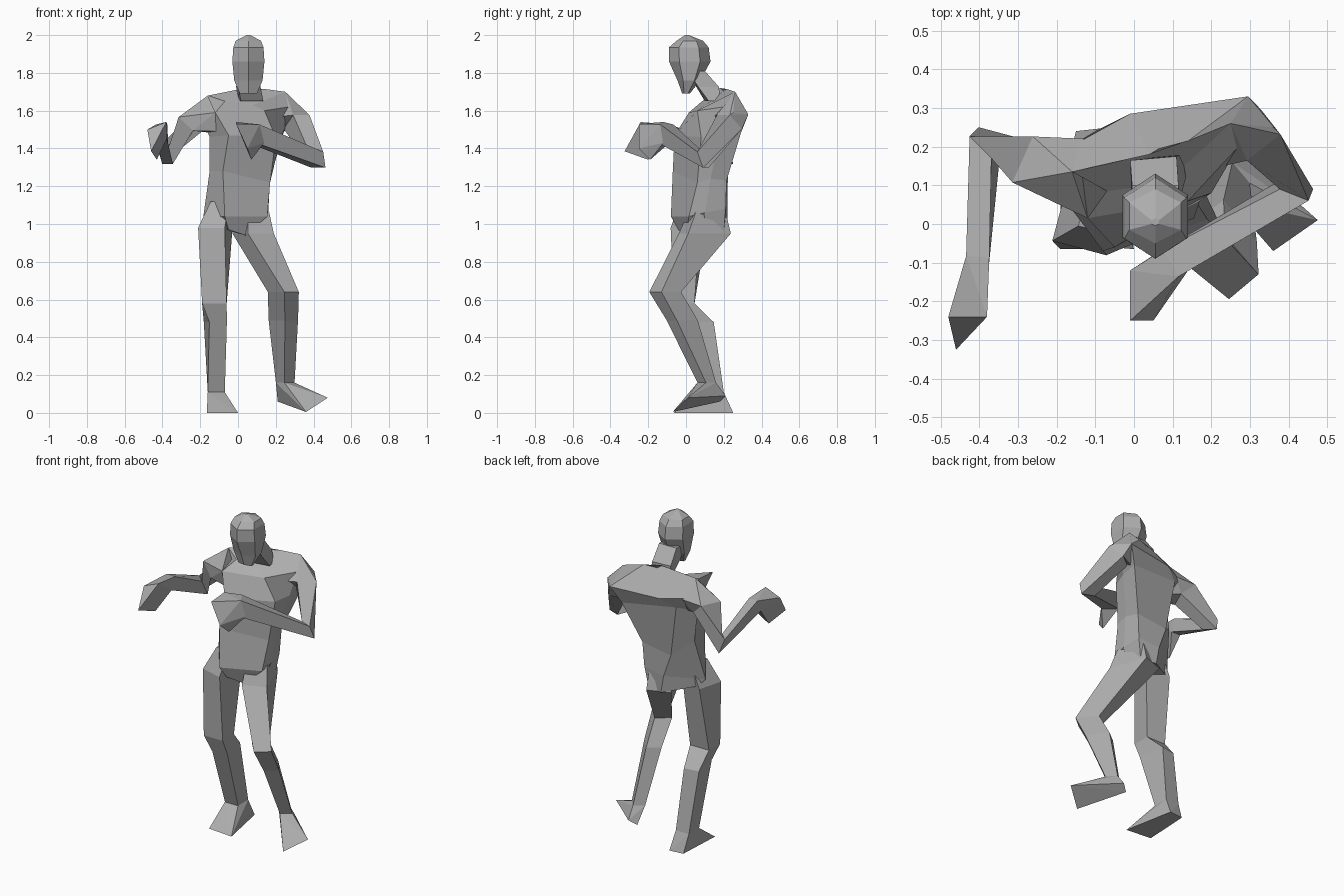
import bpy
import bmesh
from math import cos, sin, pi, radians
from mathutils import Vector

UNIT = 0.01  # all part sizes below are in hundredths
UP = Vector((0, 0, 1))

default_cube = bpy.data.objects.get("Cube")
if default_cube:
    bpy.data.objects.remove(default_cube, do_unlink=True)

# One matt grey for the whole figure
grey = bpy.data.materials.new("plain_grey")
grey.use_nodes = True
grey.diffuse_color = (0.42, 0.42, 0.42, 1)
grey.node_tree.nodes["Principled BSDF"].inputs["Base Color"].default_value = grey.diffuse_color


def finish(name, bm):
    """Turn a bmesh into a flat shaded, coloured object."""
    bmesh.ops.scale(bm, vec=(UNIT, UNIT, UNIT), verts=bm.verts)
    bmesh.ops.recalc_face_normals(bm, faces=bm.faces)
    mesh = bpy.data.meshes.new(name)
    bm.to_mesh(mesh)
    bm.free()
    mesh.materials.append(grey)
    part = bpy.data.objects.new(name, mesh)
    bpy.context.collection.objects.link(part)


def loft(name, rings):
    """Skin a closed tube through rings with equal corner counts."""
    bm = bmesh.new()
    loops = [[bm.verts.new(corner) for corner in ring] for ring in rings]
    for lower, upper in zip(loops, loops[1:]):
        count = len(lower)
        for i in range(count):
            j = (i + 1) % count
            bm.faces.new((lower[i], lower[j], upper[j], upper[i]))
    bm.faces.new(loops[0])
    bm.faces.new(loops[-1])
    finish(name, bm)


def hull(name, corners):
    """Wrap a convex skin around a few corners."""
    bm = bmesh.new()
    for corner in corners:
        bm.verts.new(corner)
    bmesh.ops.convex_hull(bm, input=bm.verts)
    finish(name, bm)


def box_ring(centre, side, depth):
    """Four corners around a centre."""
    centre = Vector(centre)
    return [centre - side - depth, centre + side - depth,
            centre + side + depth, centre - side + depth]


def level_ring(centre, half_width, half_depth, yaw):
    """Horizontal four-cornered section turned about z."""
    turn = radians(yaw)
    side = Vector((cos(turn), sin(turn), 0)) * half_width
    depth = Vector((-sin(turn), cos(turn), 0)) * half_depth
    return box_ring(centre, side, depth)


def hexagon(centre, half_width, half_depth):
    """Horizontal six-sided section with a ridge at the front."""
    return [Vector(centre) + Vector((sin(k * pi / 3) * half_width / sin(pi / 3),
                                     -cos(k * pi / 3) * half_depth, 0))
            for k in range(6)]


def arm_rings(stations):
    """Sections square to a bent path; each station is centre, width, height."""
    points = [Vector(station[0]) for station in stations]
    rings = []
    for i, (centre, half_width, half_height) in enumerate(stations):
        tangent = Vector()
        if i > 0:
            tangent += (points[i] - points[i - 1]).normalized()
        if i < len(points) - 1:
            tangent += (points[i + 1] - points[i]).normalized()
        side = tangent.cross(UP).normalized()
        height = side.cross(tangent).normalized()
        rings.append(box_ring(centre, side * half_width, height * half_height))
    return rings


# Torso: corners run front right, front left, left, back left, back right, right
crotch = [(-5, -4, 97), (4, 0, 94), (13, 10, 97), (12, 20, 96), (2, 22, 95), (-15, 10, 99)]
hips = [(-7, -8, 104), (15.5, 1.5, 104), (16, 10, 106), (14, 21, 108), (0, 22, 106), (-18.5, 7, 103)]
waist = [(-8, -7, 128), (17, 6, 122), (17, 13, 124), (15, 21.5, 123), (-5, 22, 120), (-15, 13, 128)]
chest = [(-5, -6, 147), (20, 8, 146), (23, 18, 147), (24, 29, 148), (-10, 24, 152), (-15, 10, 146)]
upper_chest = [(-12, 1.5, 159), (14, 6, 160), (27, 20, 162), (29.5, 33, 158), (-1, 28.5, 157), (-20, 18, 158)]
collar = [(-7, 8.5, 165), (8, 10.5, 163), (25, 26, 170), (14, 21.5, 171.5), (4, 18, 172), (-16, 13.5, 168)]
loft("torso", [crotch, hips, waist, chest, upper_chest, collar])

# Neck leans forward into the head
loft("neck", [level_ring((7, 14, 165), 6, 3, 10),
              level_ring((5.5, 11.5, 172.5), 6, 5.5, 5),
              level_ring((5.5, 5.5, 181), 6, 4.5, 0)])

# Head: faceted, narrow at the chin with a low crown
loft("head", [hexagon((5.5, 0, 169), 4.5, 2),
              hexagon((5.5, 1.5, 176), 7.5, 6),
              hexagon((5.5, 2, 186), 8.5, 11),
              hexagon((5.5, 1.5, 193.5), 8, 10.5),
              hexagon((5.5, 2, 197), 6.7, 7),
              hexagon((5.5, 0.5, 200), 1, 1)])

# Legs: straighter right leg, bent and turned-out left leg
right_ankle = level_ring((-11.5, 15, 11), 4.5, 5, 0)
loft("right_leg", [level_ring((-8, 4, 112), 5, 6, -15),
                   level_ring((-12, 1.5, 98), 7.3, 8, -15),
                   level_ring((-12.5, -1, 58), 6.5, 5.5, 0),
                   level_ring((-12, 5.5, 48), 4.7, 8.5, 10),
                   right_ankle])
left_ankle = level_ring((25, 11, 16), 3.5, 3.5, 40)
loft("left_leg", [level_ring((8, 11, 106), 6, 8.5, 20),
                  level_ring((8, 10, 95), 7.3, 12, 20),
                  level_ring((24, -11, 64), 5, 6.8, 40),
                  level_ring((24, -2, 49), 4.4, 7, 38),
                  left_ankle])

# Feet: wedges that spread toward the toes
hull("right_foot", right_ankle + [(-16.5, -5, 0), (0, -6.5, 0), (-6, 25, 0), (-15, 24, 0)])
hull("left_foot", left_ankle + [(36, -7, 0.5), (47.5, 1, 8), (21, 18, 6), (25, 21, 9)])

# Right arm: elbow low and back, forearm reaching forward
right_arm = arm_rings([((-25, 15, 153), 6.5, 5.5),
                       ((-38.5, 21, 136), 4, 4.5),
                       ((-40.5, -10, 149), 3, 4)])
loft("right_arm", right_arm)
hull("right_shoulder", right_arm[0] + [(-16, 13.5, 168), (-12, 1.5, 159), (-12, 22, 157), (-9, 3, 149), (-12, 16, 148)])
hull("right_hand", right_arm[-1] + [(-48, -24, 150), (-38, -24, 154), (-46, -32.5, 138.5), (-43, -20, 134)])

# Left arm: elbow out, forearm folded across the chest
left_arm = arm_rings([((31, 23, 154), 5.5, 5.5),
                      ((42, 9, 134), 4, 4.5),
                      ((8, -11, 148), 4, 5)])
loft("left_arm", left_arm)
hull("left_shoulder", left_arm[0] + [(25, 26, 170), (36, 25, 159), (29.5, 33, 158), (23, 15, 157), (24, 26, 149)])
hull("left_hand", left_arm[-1] + [(-1, -12, 154), (-1, -25, 153), (5, -25, 140), (7, -19, 134), (14, -12, 143)])
